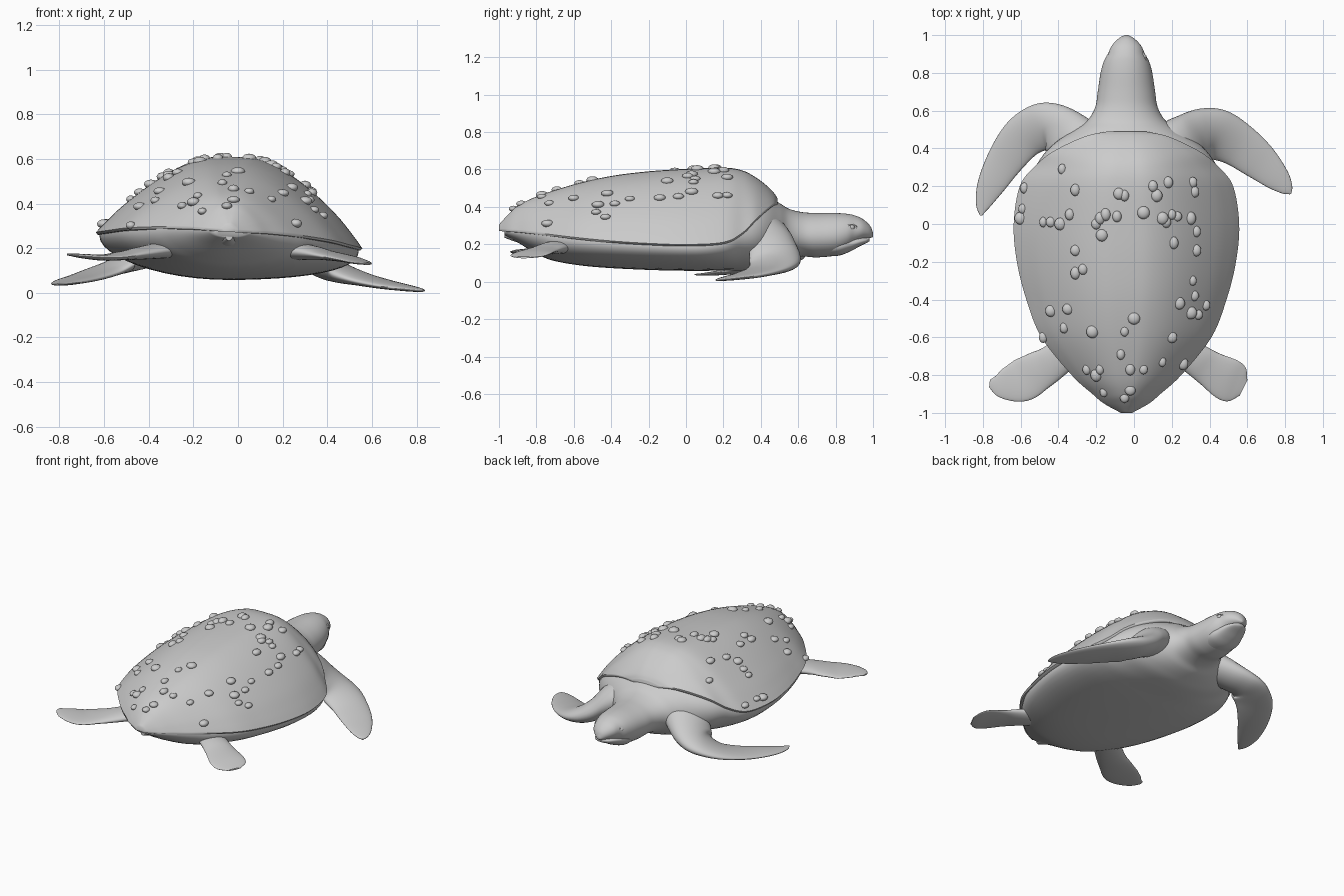
import bpy, bmesh, math, random
from mathutils import Vector, Matrix
from mathutils.bvhtree import BVHTree

random.seed(4)
if "Cube" in bpy.data.objects:
    bpy.data.objects.remove(bpy.data.objects["Cube"])

MID = -0.04          # centre line of the body
TILT = 0.06          # the shell leans slightly to one side

grey = bpy.data.materials.new("stone_grey")
grey.use_nodes = True
grey.diffuse_color = (0.6, 0.6, 0.6, 1)
grey.node_tree.nodes["Principled BSDF"].inputs["Base Color"].default_value = (0.6, 0.6, 0.6, 1)


def finish(name, bm, angle=60):
    """Turn a bmesh into a smooth shaded grey object."""
    bmesh.ops.recalc_face_normals(bm, faces=bm.faces)
    mesh = bpy.data.meshes.new(name)
    bm.to_mesh(mesh)
    bm.free()
    obj = bpy.data.objects.new(name, mesh)
    bpy.context.collection.objects.link(obj)
    mesh.materials.append(grey)
    bpy.ops.object.select_all(action="DESELECT")
    obj.select_set(True)
    bpy.context.view_layer.objects.active = obj
    bpy.ops.object.shade_smooth_by_angle(angle=math.radians(angle))


def spline(stations, steps=6):
    """Smooth curve through stations of any dimension."""
    p = [Vector(s) for s in stations]
    p = [2 * p[0] - p[1]] + p + [2 * p[-1] - p[-2]]
    out = []
    for a, b, c, d in zip(p, p[1:], p[2:], p[3:]):
        for k in range(steps):
            t = k / steps
            out.append(0.5 * (2 * b + (c - a) * t + (2 * a - 5 * b + 4 * c - d) * t * t
                              + (3 * b - a - 3 * c + d) * t ** 3))
    return out + [p[-2]]


def skin(rings):
    """Join rings of points into a closed skin."""
    bm = bmesh.new()
    loops = [[bm.verts.new(co) for co in ring] for ring in rings]
    for a, b in zip(loops, loops[1:]):
        for i in range(len(a)):
            j = (i + 1) % len(a)
            bm.faces.new((a[i], a[j], b[j], b[i]))
    bm.faces.new(loops[0])
    bm.faces.new(loops[-1])
    return bm


def limb(name, stations, sides=28, lean=0):
    """Oval tube; each station is x, y, z, half width, half thickness."""
    path = spline(stations)
    rings = []
    for i, s in enumerate(path):
        t = path[min(i + 1, len(path) - 1)] - path[max(i - 1, 0)]
        side = Vector((t[1], -t[0], 0)).normalized()
        hw, th = max(s[3], 0.003), max(s[4], 0.002)
        ring = []
        for k in range(sides):
            a = math.tau * k / sides
            c = math.cos(a)
            rise = th * math.sin(a) - lean * hw * c * abs(c)
            ring.append(Vector(s[:3]) + side * hw * c + Vector((0, 0, rise)))
        rings.append(ring)
    finish(name, skin(rings))


def trunk(name, stations):
    """Oval tube along y; each station is y, half width, top, bottom."""
    limb(name, [(MID, y, (t + b) / 2, w, (t - b) / 2) for y, w, t, b in stations], 48, TILT)


# Shell: y, half width, rim height, top height
SHELL = [(-1, .03, .285, .305), (-.95, .12, .285, .36), (-.9, .18, .285, .405),
         (-.8, .29, .28, .455), (-.6, .45, .265, .52), (-.4, .53, .25, .565),
         (-.2, .58, .24, .59), (0, .597, .235, .603), (.2, .565, .245, .61),
         (.3, .49, .29, .595), (.37, .41, .355, .56), (.43, .3, .405, .515),
         (.47, .2, .43, .475), (.49, .1, .43, .445)]
ARCH = spline([(1, 0), (.93, .14), (.8, .37), (.6, .65), (.4, .86), (.2, .98), (0, 1)], 4)
ARCH += [Vector((-u, v)) for u, v in reversed(ARCH[:-1])]

shell_rings = []
for y, w, rim, top in spline(SHELL):
    ring = [Vector((MID + u * w, y, rim + v * (top - rim) - TILT * u * w * (1 - v))) for u, v in ARCH]
    # rolled lip and flat underside
    for u, drop in ((-.985, .01), (-.93, .012), (-.5, .01), (.5, .01), (.93, .012), (.985, .01)):
        ring.append(Vector((MID + u * w, y, rim - drop - TILT * u * w)))
    shell_rings.append(ring)
shell_bm = skin(shell_rings)
surface = BVHTree.FromBMesh(shell_bm)
finish("shell", shell_bm, 50)

# Belly, neck and head in one sweep, flanks meeting the shell rim
trunk("body", [(-.97, .08, .3, .25), (-.9, .168, .335, .21), (-.8, .278, .38, .15),
               (-.7, .362, .39, .11), (-.5, .482, .4, .08), (-.2, .565, .39, .063),
               (.05, .58, .38, .058), (.2, .55, .4, .06), (.3, .485, .45, .06),
               (.38, .43, .46, .065), (.44, .365, .45, .08), (.5, .275, .42, .1),
               (.55, .205, .39, .125), (.62, .165, .372, .135),
               (.7, .152, .367, .13), (.8, .137, .367, .14), (.86, .12, .363, .165),
               (.9, .098, .355, .195), (.94, .08, .338, .22), (.97, .055, .315, .23),
               (.99, .03, .29, .235), (1, .008, .26, .24)])
trunk("lower_jaw", [(.74, .1, .25, .135), (.82, .112, .255, .14), (.88, .094, .25, .163),
                    (.93, .075, .245, .19), (.965, .05, .24, .207), (.982, .02, .24, .217)])
trunk("tail", [(-.8, .08, .27, .19), (-.9, .05, .27, .21), (-.97, .015, .265, .235)])

# Flippers, each side posed differently
limb("left_fore_flipper", [(.08, .35, .27, .08, .06), (.2, .41, .26, .13, .1), (.29, .45, .21, .135, .1),
                           (.37, .475, .14, .137, .075),
                           (.45, .47, .095, .135, .05), (.55, .42, .062, .118, .03),
                           (.66, .335, .037, .1, .02), (.76, .24, .02, .068, .013),
                           (.81, .185, .012, .035, .008), (.83, .16, .008, .005, .003)])
limb("right_fore_flipper", [(-.14, .34, .28, .08, .06), (-.25, .4, .275, .13, .1), (-.35, .47, .22, .132, .09),
                            (-.43, .51, .17, .128, .065),
                            (-.5, .51, .135, .125, .045), (-.59, .455, .1, .115, .028),
                            (-.68, .34, .07, .098, .02), (-.76, .2, .05, .072, .014),
                            (-.8, .1, .04, .038, .008), (-.81, .045, .038, .006, .003)])
limb("left_hind_flipper", [(.12, -.58, .2, .07, .045), (.31, -.705, .182, .085, .035), (.4, -.765, .168, .095, .022),
                           (.49, -.82, .152, .113, .015), (.545, -.85, .138, .1, .01),
                           (.58, -.868, .13, .045, .005)])
limb("right_hind_flipper", [(-.24, -.58, .205, .08, .045), (-.42, -.725, .18, .092, .03), (-.51, -.78, .167, .105, .02),
                            (-.6, -.83, .158, .112, .014), (-.7, -.85, .165, .075, .01),
                            (-.765, -.845, .172, .02, .004)])

# Eyes with raised lids
for label, s in (("left", 1), ("right", -1)):
    at = Matrix.Translation((MID + s * 0.089, 0.885, 0.29))
    bm = bmesh.new()
    bmesh.ops.create_uvsphere(bm, u_segments=16, v_segments=10, radius=0.017, matrix=at)
    finish(label + "_eye", bm)
    rings = []
    for k in range(21):
        a = math.tau * k / 20
        out = Vector((0, math.cos(a), 0.65 * math.sin(a)))
        ring = []
        for j in range(8):
            b = math.tau * j / 8
            push = s * (0.006 - 0.008 * out.y) + 0.006 * math.sin(b)
            ring.append(at @ (out * (0.024 + 0.006 * math.cos(b)) + Vector((push, 0, 0))))
        rings.append(ring)
    finish(label + "_eyelid", skin(rings))

# Barnacles: x, y in hundredths, dropped on to the shell
SPOTS = [(-38, 29), (-58, 19), (-59, 8), (-60, 3), (-31, 18), (-34, 5), (-48, 1), (-44, 1), (-39, 0),
         (-18, 3), (-20, 0), (-17, -6), (-15, 5), (-8, 16), (-9, 4), (-5, 15), (5, 6), (10, 20),
         (12, 15), (15, 3), (17, 1), (18, 22), (20, 5), (21, -10), (23, 4), (31, 22), (32, 17),
         (30, 3), (33, -4), (33, -14), (-31, -14), (-27, -24), (-31, -26), (31, -30), (24, -42),
         (32, -38), (38, -43), (34, -48), (30, -47), (0, -50), (-5, -57), (-22, -57), (-35, -45),
         (-44, -46), (-37, -55), (-48, -60), (20, -60), (-7, -69), (15, -73), (26, -74), (-25, -77),
         (-20, -80), (-18, -77), (-16, -89), (-2, -77), (5, -77), (-2, -88), (-5, -92)]
bm = bmesh.new()
for x, y in SPOTS:
    hit, normal, _, _ = surface.ray_cast(Vector((x / 100, y / 100, 2)), Vector((0, 0, -1)))
    if hit is None:
        continue
    if normal.z < 0:
        normal = -normal
    r = random.uniform(0.026, 0.035)
    turn = normal.to_track_quat("Z", "Y").to_matrix().to_4x4()
    shape = Matrix.Diagonal((r * random.uniform(0.75, 1), r, r * 0.6, 1))
    bmesh.ops.create_uvsphere(bm, u_segments=14, v_segments=8, radius=1,
                              matrix=Matrix.Translation(hit - normal * r * 0.2) @ turn @ shape)
finish("barnacles", bm)
